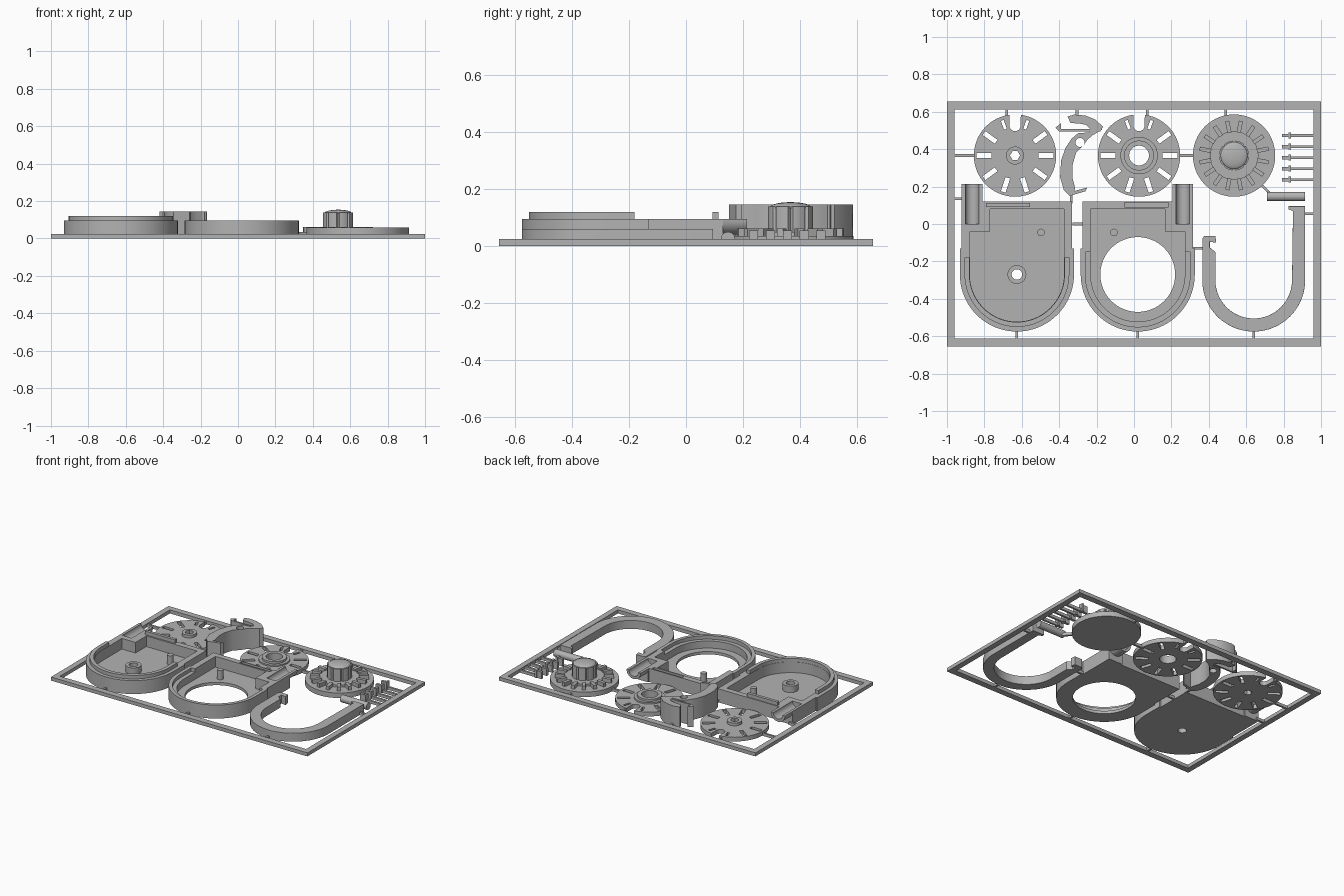
import bpy, bmesh
from math import sin, cos, pi, radians
from mathutils import Matrix, Vector

cube = bpy.data.objects.get("Cube")
if cube:
    bpy.data.objects.remove(cube, do_unlink=True)

grey = bpy.data.materials.new("plain_grey")
grey.use_nodes = True
grey.diffuse_color = (0.45, 0.45, 0.45, 1)
grey.node_tree.nodes["Principled BSDF"].inputs["Base Color"].default_value = (0.45, 0.45, 0.45, 1)


def finish(name, mesh):
    ob = bpy.data.objects.new(name, mesh)
    bpy.context.collection.objects.link(ob)
    mesh.materials.clear()
    mesh.materials.append(grey)
    bpy.ops.object.select_all(action='DESELECT')
    ob.select_set(True)
    bpy.context.view_layer.objects.active = ob
    bpy.ops.object.shade_smooth_by_angle(angle=radians(30))
    return ob


def prism(name, loops, z0, z1, place=Matrix()):
    """Extrude an outline (later loops are holes) from z0 to z1."""
    cu = bpy.data.curves.new(name, 'CURVE')
    cu.dimensions, cu.fill_mode = '2D', 'BOTH'
    cu.extrude = (z1 - z0) / 2
    for loop in loops:
        sp = cu.splines.new('POLY')
        sp.points.add(len(loop) - 1)
        for p, (x, y) in zip(sp.points, loop):
            p.co = (x, y, 0, 1)
        sp.use_cyclic_u = True
    tmp = bpy.data.objects.new(name, cu)
    bpy.context.collection.objects.link(tmp)
    mesh = bpy.data.meshes.new_from_object(tmp.evaluated_get(bpy.context.evaluated_depsgraph_get()))
    bpy.data.objects.remove(tmp)
    bm = bmesh.new()
    bm.from_mesh(mesh)
    bmesh.ops.remove_doubles(bm, verts=bm.verts, dist=1e-5)
    bm.transform(place @ Matrix.Translation((0, 0, (z0 + z1) / 2)))
    bmesh.ops.recalc_face_normals(bm, faces=bm.faces)
    bm.to_mesh(mesh)
    bm.free()
    return finish(name, mesh)


def arc(cx, cy, r, a0, a1, n=40):
    return [(cx + r * cos(radians(a0 + (a1 - a0) * i / n)),
             cy + r * sin(radians(a0 + (a1 - a0) * i / n))) for i in range(n + 1)]


def circle(cx, cy, r, n=48):
    return arc(cx, cy, r, 0, 360 - 360 / n, n - 1)


def rect(x0, x1, y0, y1):
    return [(x0, y0), (x1, y0), (x1, y1), (x0, y1)]


def spin(loop, angle, cx=0, cy=0):
    c, s = cos(radians(angle)), sin(radians(angle))
    return [(cx + x * c - y * s, cy + x * s + y * c) for x, y in loop]


def bar(name, a, b, w=0.014, h=0.02):
    a, b = Vector(a), Vector(b)
    d = b - a
    n = Vector((-d.y, d.x)).normalized() * w / 2
    prism(name, [[tuple(p) for p in (a + n, a - n, b - n, b + n)]], 0, h)


# Outer frame and the thin gates that hold the parts
prism("frame", [rect(-1, 1, -.655, .655), rect(-.96, .96, -.612, .612)], 0, .025)
gates = [((-.68, .57), (-.68, .62)), ((-.305, .57), (-.305, .62)), ((.07, .57), (.07, .62)),
         ((.49, .57), (.49, .62)), ((-.97, .366), (-.85, .366)), ((.24, .366), (.32, .366)),
         ((-.97, .135), (-.9, .135)), ((-.33, 0), (-.275, 0)), ((.315, -.13), (.375, -.13)),
         ((-.626, -.57), (-.626, -.62)), ((.02, -.57), (.02, -.62)), ((.64, -.57), (.64, -.62)),
         ((.9, .055), (.97, .055)), ((-.335, .11), (-.335, .17)), ((.68, .21), (.73, .16))]
for i, (a, b) in enumerate(gates):
    bar(f"gate_{i + 1}", a, b)

# Two halves of the lock case; side = 1 puts the shackle holder on -x
CY = -.27


def case_half(name, cx, side, hole):
    place = Matrix.Translation((cx, 0, 0)) @ Matrix.Diagonal((side, 1, 1, 1))
    outer = arc(0, CY, .305, 180, 360) + [(.305, -.13), (.295, -.13), (.295, .12), (-.185, .12),
                                          (-.185, 0), (-.295, 0), (-.295, -.13), (-.305, -.13)]
    cavity = arc(0, CY, .252, 180, 360) + [(.252, .08), (-.145, .08), (-.145, -.04), (-.252, -.04)]
    prism(name + "_floor", [outer, circle(0, CY, hole, 64)], 0, .02, place)
    if side > 0:
        prism(name + "_wall", [outer, cavity], .019, .095, place)
        lip = arc(0, CY, .28, 162, 378) + arc(0, CY, .254, 378, 162)
        lip = [(x, y) for x, y in arc(0, CY, .28, 180, 360)] + [(.28, -.18), (.254, -.18)] \
            + arc(0, CY, .254, 360, 180) + [(-.254, -.18), (-.28, -.18)]
        prism(name + "_lip", [lip], .09, .12, place)
        prism(name + "_tab", [rect(-.165, .07, .092, .113)], .09, .12, place)
        prism(name + "_post", [circle(0, CY, .05), circle(0, CY, hole)], .019, .065, place)
    else:
        ledge = arc(0, CY, .28, 180, 360) + [(.28, -.15), (.252, -.15), (.252, .08), (-.145, .08),
                                             (-.145, -.04), (-.252, -.04), (-.252, -.15), (-.28, -.15)]
        prism(name + "_wall", [outer, cavity], .019, .07, place)
        prism(name + "_rim", [outer, ledge, rect(-.165, .07, .09, .114)], .069, .095, place)
    prism(name + "_pin", [circle(side * .129 if side > 0 else .127, -.045, .02, 24)], .019, .085, place)
    # Half-round holder: profile in x and z, run along y
    along = place @ Matrix.Translation((-.24, 0, .095)) @ Matrix.Rotation(pi / 2, 4, 'X')
    groove = arc(0, 0, .036, 360, 180, 16)
    prism(name + "_holder_base", [[(-.055, 0), (-.055, -.095), (.055, -.095), (.055, 0)] + groove],
          -.13, 0, along)
    prism(name + "_holder", [arc(0, 0, .055, 180, 360, 16) + groove], -.213, -.125, along)


case_half("back_case", -.626, 1, .028)
case_half("front_case", .02, -1, .2)

# Slotted wheels with a gate notch at the top
R, WY = .22, .366


def wheel(name, cx, rings, hole, sides):
    rim = arc(0, 0, R, 98, 442, 90) + [(.03, .16)] + arc(0, .16, .03, 0, -180, 12) + [(-.03, .16)]
    slots = [spin(rect(.125, .205, -.013, .013), a) for a in range(0, 360, 36) if a not in (72, 108)]
    # The two slots beside the notch are shorter
    slots += [spin(rect(.15, .2, -.008, .008), a) for a in (70, 110)]
    bore = circle(0, 0, hole, sides)
    place = Matrix.Translation((cx, WY, 0))
    prism(name, [rim, bore] + slots, 0, .03, place)
    for i, (r, z) in enumerate(rings):
        prism(f"{name}_hub_{i + 1}", [circle(0, 0, r), bore], .029, z, place)


wheel("small_bore_wheel", -.636, [(.048, .05)], .027, 6)
wheel("large_bore_wheel", .027, [(.1, .04), (.08, .055)], .053, 32)

# Dial with raised teeth and a fluted knob
place = Matrix.Translation((.535, WY, 0))
prism("dial", [circle(0, 0, R, 80)], 0, .035, place)
for i in range(16):
    prism(f"dial_tooth_{i + 1}", [spin(rect(.125, .188, -.011, .011), i * 22.5 + 11.25)], .034, .062, place)
prism("dial_collar", [circle(0, 0, .13)], .034, .05, place)
flutes = []
for i in range(8):
    a = i * 45
    flutes += arc(0, 0, .08, a + 6, a + 39, 6) + [(.07 * cos(radians(a + 45)), .07 * sin(radians(a + 45)))]
prism("knob", [flutes], .045, .138, place)
bm = bmesh.new()
bmesh.ops.create_uvsphere(bm, u_segments=40, v_segments=16, radius=1)
bm.transform(place @ Matrix.Translation((0, 0, .135)) @ Matrix.Diagonal((.073, .073, .019, 1)))
dome = bpy.data.meshes.new("knob_dome")
bm.to_mesh(dome)
bm.free()
finish("knob_dome", dome)

# Tall latch: curved arm with pivot hole, top hook, spring strip and foot
arm = [(-.19, .52), (-.17, .505), (-.22, .475), (-.25, .45), (-.27, .42), (-.31, .38), (-.33, .31), (-.33, .25),
       (-.315, .195), (-.32, .165), (-.345, .15), (-.375, .18), (-.395, .25), (-.39, .34),
       (-.365, .41), (-.335, .455), (-.30, .485), (-.24, .49)]
prism("latch_arm", [arm, circle(-.289, .436, .024, 24)], 0, .145)
hook = [(-.355, .575), (-.32, .585), (-.26, .58), (-.21, .56), (-.165, .52), (-.18, .495), (-.24, .485),
        (-.235, .51), (-.255, .53), (-.29, .537), (-.34, .54)]
prism("latch_hook", [hook], 0, .145)
prism("latch_spring", [[(-.42, .515), (-.39, .54), (-.39, .507), (-.23, .507), (-.23, .495), (-.4, .495)]], 0, .145)
prism("latch_foot", [[(-.345, .15), (-.26, .175), (-.25, .195), (-.335, .172)]], 0, .145)

# Shackle: U outline with notched tips and rounded edges
sx, sy = .64, -.30
left_tip = [(-.205, -.15), (-.235, -.125), (-.235, -.095), (-.2, -.1), (-.205, -.065), (-.265, -.065), (-.275, -.08)]
right_tip = [(.275, .095), (.185, .095), (.185, .078), (.21, .07)]
u_shape = arc(0, sy, .275, 180, 360) + right_tip + arc(0, sy, .205, 360, 180) + left_tip
shackle = prism("shackle", [u_shape], 0, .06, Matrix.Translation((sx, 0, 0)))
bev = shackle.modifiers.new("rounded_edges", 'BEVEL')
bev.width, bev.segments, bev.angle_limit = .016, 3, radians(50)

# Small loose pins and the round stop
for i in range(5):
    y = .473 - i * .059
    bar(f"pin_gate_{i + 1}", (.83, y), (.97, y))
    prism(f"pin_{i + 1}", [rect(.79, .84, y - .009, y + .009)], 0, .05)
    prism(f"pin_head_{i + 1}", [rect(.825, .84, y - .016, y + .016)], 0, .055)
prism("round_stop", [circle(0, 0, .025, 24)], .71, .915,
      Matrix.Translation((0, .147, .025)) @ Matrix.Rotation(pi / 2, 4, 'Y'))
